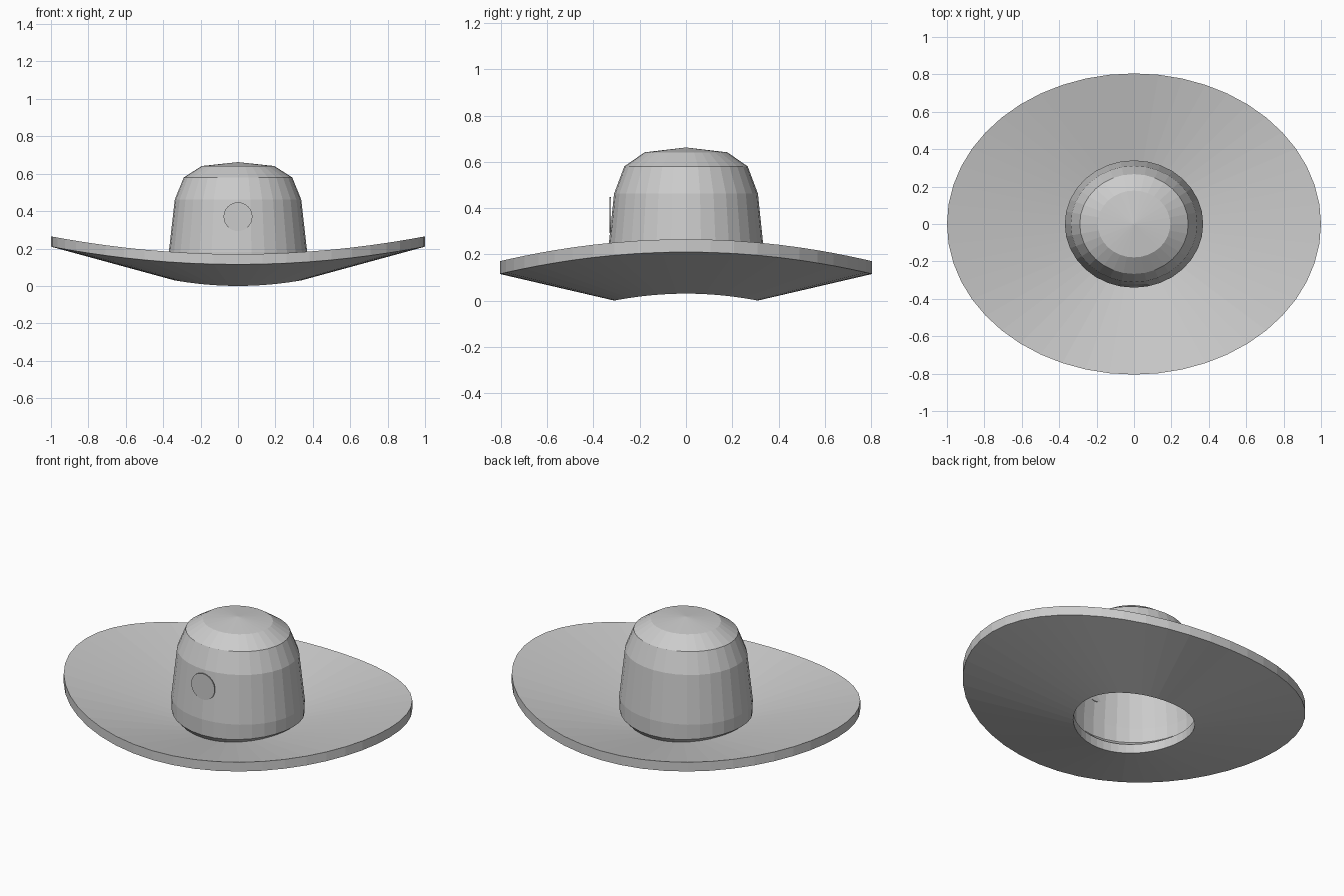
import bpy, bmesh, math

if "Cube" in bpy.data.objects:
    bpy.data.objects.remove(bpy.data.objects["Cube"])

felt = bpy.data.materials.new("grey_felt")
felt.diffuse_color = (0.6, 0.6, 0.6, 1)
felt.use_nodes = True
felt.node_tree.nodes["Principled BSDF"].inputs["Base Color"].default_value = felt.diffuse_color


def ring(bm, n, rx, ry, z, saddle=0.0):
    """Oval loop whose left and right sides rise by the saddle amount."""
    out = []
    for i in range(n):
        a = 2 * math.pi * i / n
        c, s = math.cos(a), math.sin(a)
        out.append(bm.verts.new((rx * c, ry * s, z + saddle * c * c)))
    return out


def bridge(bm, a, b):
    n = len(a)
    for i in range(n):
        j = (i + 1) % n
        bm.faces.new((a[i], a[j], b[j], b[i]))


def finish(bm, name):
    bm.normal_update()
    mesh = bpy.data.meshes.new(name)
    bm.to_mesh(mesh)
    bm.free()
    mesh.materials.append(felt)
    obj = bpy.data.objects.new(name, mesh)
    bpy.context.collection.objects.link(obj)
    return obj


# Brim: thick oval band, curled up at the sides
bm = bmesh.new()
N = 48
T = 0.055
inner_low = ring(bm, N, 0.34, 0.31, 0.0, 0.03)
outer_low = ring(bm, N, 1.0, 0.805, 0.115, 0.095)
outer_top = ring(bm, N, 1.0, 0.805, 0.115 + T, 0.095)
inner_top = ring(bm, N, 0.34, 0.31, T, 0.03)
loops = [inner_low, outer_low, outer_top, inner_top]
for k in range(4):
    bridge(bm, loops[k], loops[(k + 1) % 4])
bmesh.ops.recalc_face_normals(bm, faces=bm.faces[:])
finish(bm, "brim")

# Crown: open shell, slightly tucked in where it meets the brim
bm = bmesh.new()
profile = [(0.342, 0.055, 0.03), (0.368, 0.085, 0.02), (0.37, 0.18, 0.0),
           (0.338, 0.462, 0.0), (0.29, 0.58, 0.0), (0.194, 0.641, 0.0)]
rings = [ring(bm, 32, r, r * 0.92, z, s) for r, z, s in profile]
for a, b in zip(rings, rings[1:]):
    bridge(bm, a, b)
apex = bm.verts.new((0, 0, 0.662))
top = rings[-1]
for i in range(len(top)):
    bm.faces.new((top[i], top[(i + 1) % len(top)], apex))
finish(bm, "crown")

# Badge: thin round plate on the front of the crown
bpy.ops.mesh.primitive_cylinder_add(vertices=32, radius=0.077, depth=0.006,
                                    location=(0, -0.327, 0.37),
                                    rotation=(math.pi / 2, 0, 0))
badge = bpy.context.object
badge.name = "badge"
badge.data.materials.append(felt)
